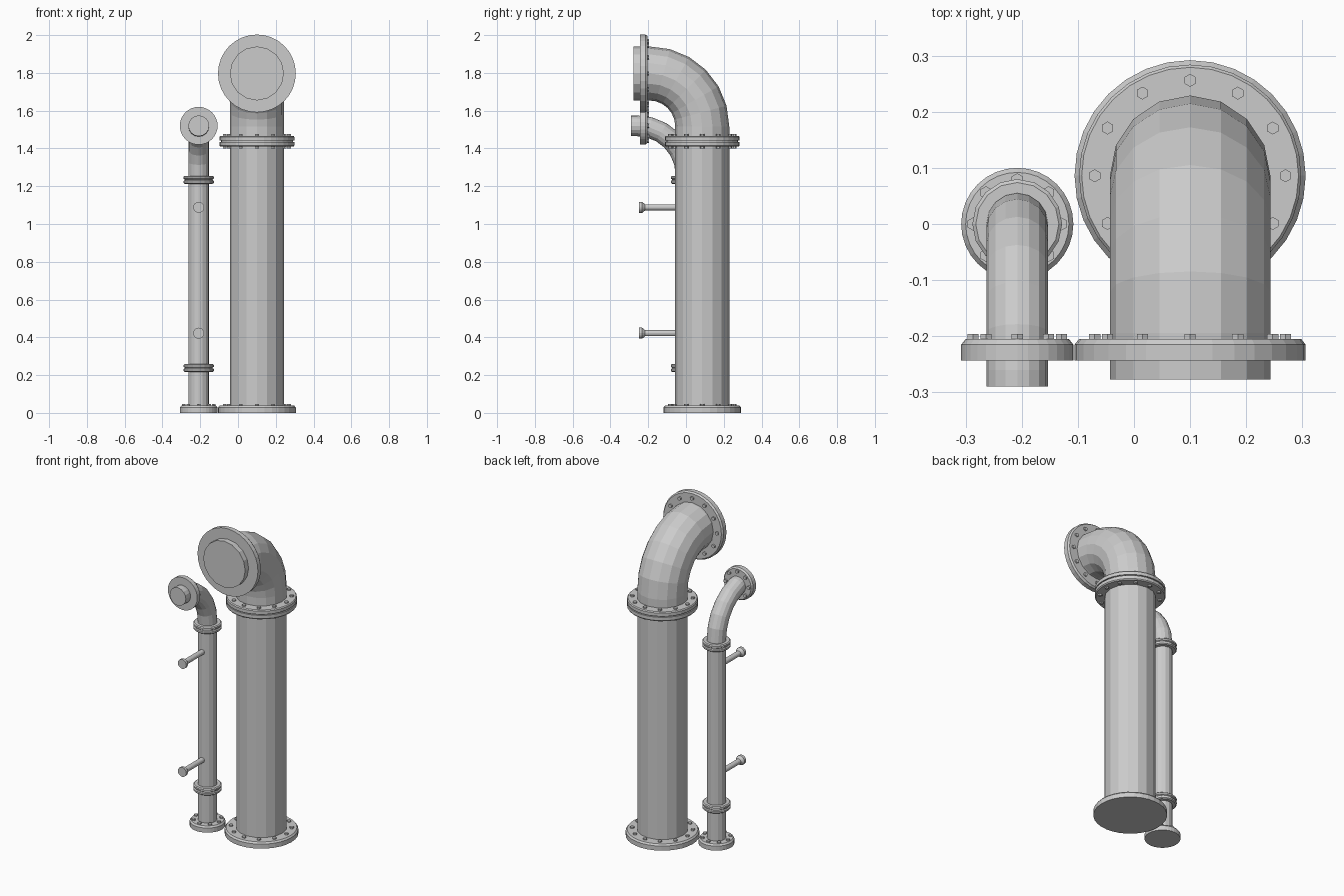
import bpy, bmesh
from math import sin, cos, pi, radians
from mathutils import Matrix, Vector

cube = bpy.data.objects.get("Cube")
if cube:
    bpy.data.objects.remove(cube)

GREY = (0.6, 0.6, 0.6, 1)
mat = bpy.data.materials.new("pipe_grey")
mat.use_nodes = True
mat.diffuse_color = GREY
bsdf = mat.node_tree.nodes["Principled BSDF"]
bsdf.inputs["Base Color"].default_value = GREY

# Local +z pointing up, down, or to the back
UP = Matrix.Identity(4)
DOWN = Matrix.Rotation(pi, 4, 'X')
BACK = Matrix.Rotation(-pi / 2, 4, 'X')


def finish(name, bm):
    bmesh.ops.recalc_face_normals(bm, faces=bm.faces)
    mesh = bpy.data.meshes.new(name)
    bm.to_mesh(mesh)
    bm.free()
    mesh.materials.append(mat)
    obj = bpy.data.objects.new(name, mesh)
    bpy.context.collection.objects.link(obj)
    return obj


def skin(bm, rings):
    """Bridge a list of point rings and cap both ends."""
    loops = [[bm.verts.new(p) for p in ring] for ring in rings]
    n = len(loops[0])
    for a, b in zip(loops, loops[1:]):
        for i in range(n):
            j = (i + 1) % n
            bm.faces.new((a[i], a[j], b[j], b[i]))
    bm.faces.new(loops[0])
    bm.faces.new(loops[-1])


def lathe(bm, profile, matrix, sides):
    """Solid of revolution from (radius, height) pairs."""
    skin(bm, [[matrix @ Vector((r * sin(2 * pi * i / sides), r * cos(2 * pi * i / sides), h))
               for i in range(sides)] for r, h in profile])


def flange(name, pos, turn, radius, thick, bevel, bolts, bolt_circle, sides):
    """Disc with one chamfered face carrying a ring of hex bolts."""
    m = Matrix.Translation(pos) @ turn
    bm = bmesh.new()
    lathe(bm, [(radius, 0), (radius, thick - bevel), (radius - bevel * 0.8, thick)], m, sides)
    for k in range(bolts):
        a = 2 * pi * k / bolts
        spot = Matrix.Translation((bolt_circle * sin(a), bolt_circle * cos(a), thick))
        lathe(bm, [(0.0115, -0.004), (0.0115, 0.009)], m @ spot, 6)
    return finish(name, bm)


def bent_pipe(name, x, y, radius, bend, top, front, sides=16, steps=6):
    """Upright pipe that bends a quarter turn to the front."""
    start, centre_y = top - bend, y - bend
    stations = [(y, 0.01, 0)]
    for k in range(steps + 1):
        a = pi / 2 * k / steps
        stations.append((centre_y + bend * cos(a), start + bend * sin(a), a))
    stations.append((front, top, pi / 2))
    bm = bmesh.new()
    rings = []
    for py, pz, a in stations:
        ring = []
        for i in range(sides):
            t = 2 * pi * i / sides
            u, v = radius * sin(t), radius * cos(t)
            ring.append((x + u, py + v * cos(a), pz + v * sin(a)))
        rings.append(ring)
    skin(bm, rings)
    return finish(name, bm)


# Large pipe with base flange, joint collar and outlet flange
LX, LY, LZ = 0.1, 0.086, 1.797
bent_pipe("large_pipe", LX, LY, 0.143, 0.28, LZ, -0.277)
flange("large_base_flange", (LX, LY, 0), UP, 0.206, 0.038, 0.01, 12, 0.17, 32)
flange("large_outlet_flange", (LX, -0.243, LZ), BACK, 0.206, 0.038, 0.01, 12, 0.17, 32)
flange("large_collar_upper", (LX, LY, 1.441), UP, 0.198, 0.026, 0.006, 12, 0.17, 32)
flange("large_collar_lower", (LX, LY, 1.435), DOWN, 0.198, 0.026, 0.006, 12, 0.17, 32)
bm = bmesh.new()
lathe(bm, [(0.19, 1.434), (0.19, 1.442)], Matrix.Translation((LX, LY, 0)), 32)
finish("large_collar_gasket", bm)

# Small pipe with its flanges
SX, SZ = -0.208, 1.52
bent_pipe("small_pipe", SX, 0, 0.055, 0.26, SZ, -0.29)
flange("small_base_flange", (SX, 0, 0), UP, 0.1, 0.038, 0.01, 8, 0.079, 32)
flange("small_outlet_flange", (SX, -0.243, SZ), BACK, 0.1, 0.038, 0.01, 8, 0.079, 32)

# Plain double-ring collars on the small pipe
half = [(0.074, 0.002), (0.08, 0.006), (0.08, 0.016), (0.074, 0.021)]
profile = [(r, -h) for r, h in reversed(half)] + half
for name, z in (("small_collar_lower", 0.238), ("small_collar_upper", 1.234)):
    bm = bmesh.new()
    lathe(bm, profile, Matrix.Translation((SX, 0, z)), 16)
    finish(name, bm)

# Round-headed pegs on the front of the small pipe
peg = [(0.029, 0), (0.029, 0.016), (0.016, 0.032), (0.016, 0.22)]
for name, z in (("lower_peg", 0.422), ("upper_peg", 1.088)):
    bm = bmesh.new()
    lathe(bm, peg, Matrix.Translation((SX, -0.248, z)) @ BACK, 16)
    finish(name, bm)
